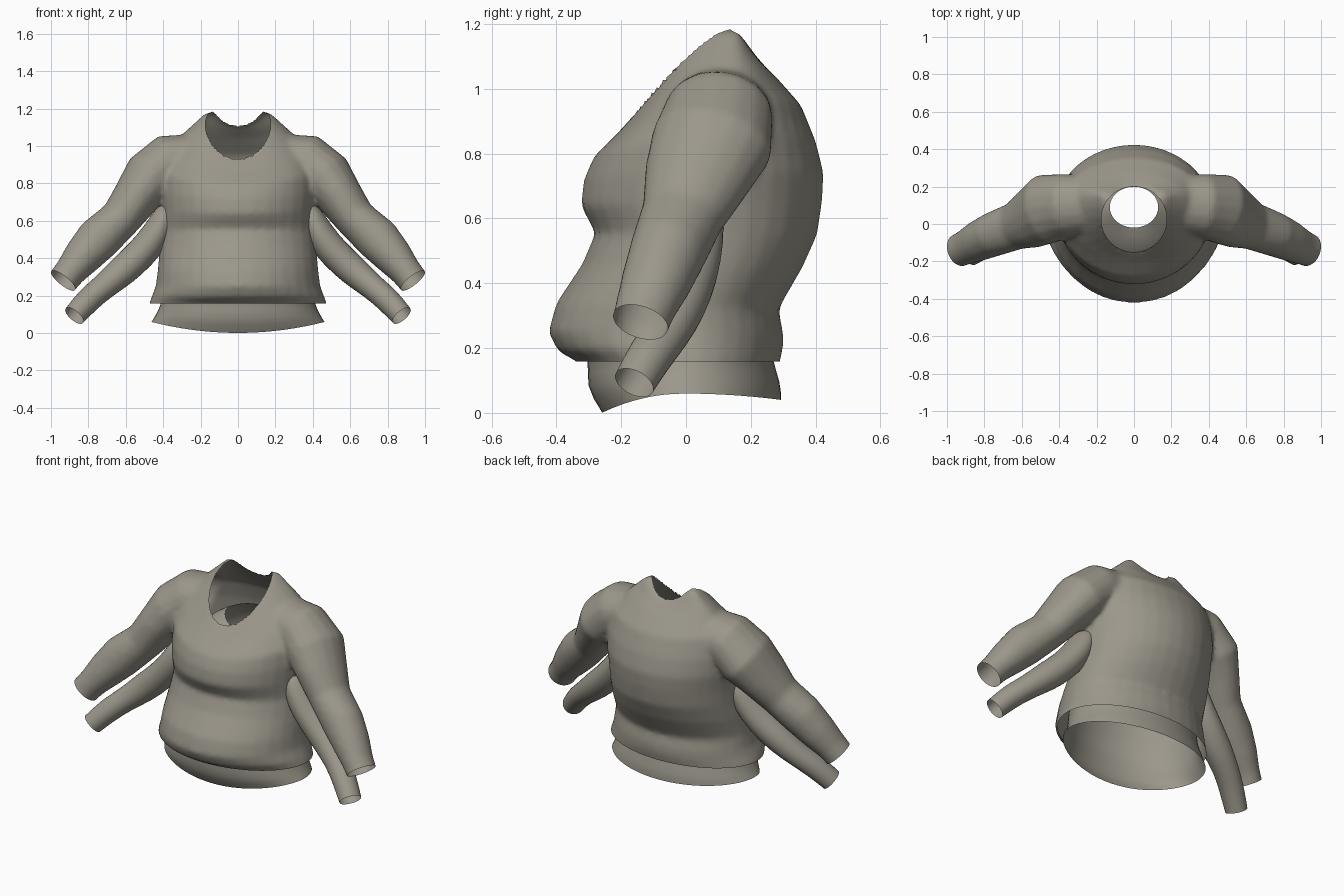
import bpy, bmesh, math
from mathutils import Vector

cube = bpy.data.objects.get("Cube")
if cube:
    bpy.data.objects.remove(cube)

cloth = bpy.data.materials.new("grey_cloth")
cloth.use_nodes = True
COLOR = (0.33, 0.31, 0.26, 1)
cloth.diffuse_color = COLOR
cloth.node_tree.nodes["Principled BSDF"].inputs["Base Color"].default_value = COLOR


def body_ring(front_y, front_z, back_y, back_z, half_width, side_y, side_z, n=32):
    """Oval ring whose front, back and side points can sit at different heights."""
    pts = []
    for i in range(n):
        a = 2 * math.pi * i / n
        s = math.sin(a)
        end_y, end_z = (back_y, back_z) if s > 0 else (front_y, front_z)
        pts.append(Vector((half_width * math.cos(a),
                           side_y + (end_y - side_y) * abs(s),
                           side_z + (end_z - side_z) * s * s)))
    return pts


def sleeve_rings(path, side, n=16):
    """Oval rings square to a path of (x, y, z, radius, depth radius)."""
    centres = [Vector(p[:3]) for p in path]
    rings = []
    for i, p in enumerate(path):
        d = (centres[min(i + 1, len(path) - 1)] - centres[max(i - 1, 0)]).normalized()
        u = d.cross(Vector((0, 1, 0))).normalized()
        v = u.cross(d)
        ring = []
        for k in range(n):
            a = 2 * math.pi * k / n
            q = centres[i] + u * p[3] * math.cos(a) + v * p[4] * math.sin(a)
            ring.append(Vector((q.x * side, q.y, q.z)))
        rings.append(ring)
    return rings


def loft(bm, rings, cap_start=False, cap_end=False):
    loops = [[bm.verts.new(p) for p in ring] for ring in rings]
    n = len(loops[0])
    for a, b in zip(loops, loops[1:]):
        for i in range(n):
            bm.faces.new((a[i], a[(i + 1) % n], b[(i + 1) % n], b[i]))
    if cap_start:
        bm.faces.new(loops[0][::-1])
    if cap_end:
        bm.faces.new(loops[-1])


def make_object(name, bm):
    bmesh.ops.recalc_face_normals(bm, faces=bm.faces[:])
    mesh = bpy.data.meshes.new(name)
    bm.to_mesh(mesh)
    bm.free()
    mesh.materials.append(cloth)
    mesh.shade_smooth()
    ob = bpy.data.objects.new(name, mesh)
    bpy.context.collection.objects.link(ob)
    return ob


def bake(ob):
    """Apply the modifiers of an object."""
    graph = bpy.context.evaluated_depsgraph_get()
    mesh = bpy.data.meshes.new_from_object(ob.evaluated_get(graph))
    ob.modifiers.clear()
    ob.data = mesh


def cut(bm, faces, point, normal):
    geom = set(faces)
    for f in faces:
        geom.update(f.verts)
        geom.update(f.edges)
    bmesh.ops.bisect_plane(bm, geom=list(geom), plane_co=point, plane_no=normal,
                           clear_outer=True)


# Outer shirt: body and wide sleeves blended into one skin
BODY = [
    (-.30, .10, .28, .11, .48, -.01, .10),
    (-.33, .155, .29, .16, .475, -.01, .16),
    (-.395, .19, .30, .20, .46, -.02, .20),
    (-.425, .25, .30, .25, .44, 0, .25),
    (-.40, .34, .285, .32, .43, 0, .33),
    (-.32, .46, .36, .45, .42, .03, .45),
    (-.28, .555, .405, .55, .41, .05, .55),
    (-.325, .64, .42, .65, .41, .06, .65),
    (-.315, .72, .425, .74, .42, .07, .75),
    (-.285, .79, .40, .84, .42, .08, .86),
    (-.205, .87, .355, .95, .38, .12, .98),
    (-.16, .92, .275, 1.04, .27, .14, 1.09),
    (-.13, .945, .20, 1.11, .17, .15, 1.18),
    (-.08, .96, .15, 1.12, .10, .12, 1.19),
]
WIDE_SLEEVE = [
    (.20, .11, .97, .10, .14),
    (.36, .10, .92, .15, .17),
    (.47, .08, .83, .15, .19),
    (.55, .03, .72, .125, .165),
    (.63, -.01, .61, .11, .13),
    (.75, -.055, .50, .12, .12),
    (.83, -.09, .41, .105, .11),
    (.90, -.125, .325, .085, .095),
    (.935, -.14, .28, .083, .09),
    (.97, -.16, .235, .083, .09),
]
bm = bmesh.new()
loft(bm, [body_ring(*r) for r in BODY], True, True)
for side in (-1, 1):
    loft(bm, sleeve_rings(WIDE_SLEEVE, side), True, True)
outer = make_object("outer_shirt", bm)
remesh = outer.modifiers.new("blend", "REMESH")
remesh.mode = "VOXEL"
remesh.voxel_size = 0.015
soften = outer.modifiers.new("soften", "SMOOTH")
soften.factor = 0.5
soften.iterations = 8
bake(outer)

# Open the hem, the cuffs and the neck
bm = bmesh.new()
bm.from_mesh(outer.data)
cut(bm, [f for f in bm.faces if abs(f.calc_center_median().x) < .6],
    (0, 0, .158), (0, 0, -1))
for side in (-1, 1):
    cut(bm, [f for f in bm.faces if f.calc_center_median().x * side > .8],
        (.935 * side, -.14, .28), (.6 * side, -.28, -.75))
NECK_X, NECK_Y, NECK_CENTRE = .175, .175, .025


def neck_distance(p):
    return math.hypot(p.x / NECK_X, (p.y - NECK_CENTRE) / NECK_Y)


hole = [f for f in bm.faces if f.calc_center_median().z > .8
        and neck_distance(f.calc_center_median()) < 1]
bmesh.ops.delete(bm, geom=hole, context="FACES")
for v in bm.verts:
    if v.is_boundary and v.co.z > .8:
        k = 1 / neck_distance(v.co)
        v.co.x *= k
        v.co.y = NECK_CENTRE + (v.co.y - NECK_CENTRE) * k
bm.to_mesh(outer.data)
bm.free()
outer.data.shade_smooth()

# Inner shirt: longer hem below, narrow collar inside
INNER = [
    (-.26, 0, .295, .04, .465, -.01, .06),
    (-.315, .085, .295, .09, .44, 0, .10),
    (-.295, .16, .265, .17, .41, 0, .16),
    (-.34, .25, .26, .25, .40, 0, .25),
    (-.27, .45, .31, .45, .37, .03, .45),
    (-.25, .64, .37, .65, .36, .06, .65),
    (-.21, .75, .34, .80, .31, .09, .78),
    (-.11, .83, .27, .89, .21, .09, .87),
    (-.02, .86, .20, .92, .13, .09, .91),
]
bm = bmesh.new()
loft(bm, [body_ring(*r) for r in INNER])
inner = make_object("inner_shirt", bm)
inner.modifiers.new("smooth", "SUBSURF").levels = 1
bake(inner)

# Narrow lower sleeves with open cuffs
NARROW_SLEEVE = [
    (.37, .03, .69, .03, .05),
    (.385, .02, .64, .065, .10),
    (.43, .01, .53, .085, .11),
    (.52, 0, .42, .085, .10),
    (.62, -.02, .33, .085, .085),
    (.72, -.06, .245, .068, .075),
    (.80, -.11, .18, .07, .072),
    (.875, -.16, .093, .062, .066),
]
for name, side in (("left_narrow_sleeve", 1), ("right_narrow_sleeve", -1)):
    bm = bmesh.new()
    loft(bm, sleeve_rings(NARROW_SLEEVE, side), cap_start=True)
    sleeve = make_object(name, bm)
    sleeve.modifiers.new("smooth", "SUBSURF").levels = 1
    bake(sleeve)
